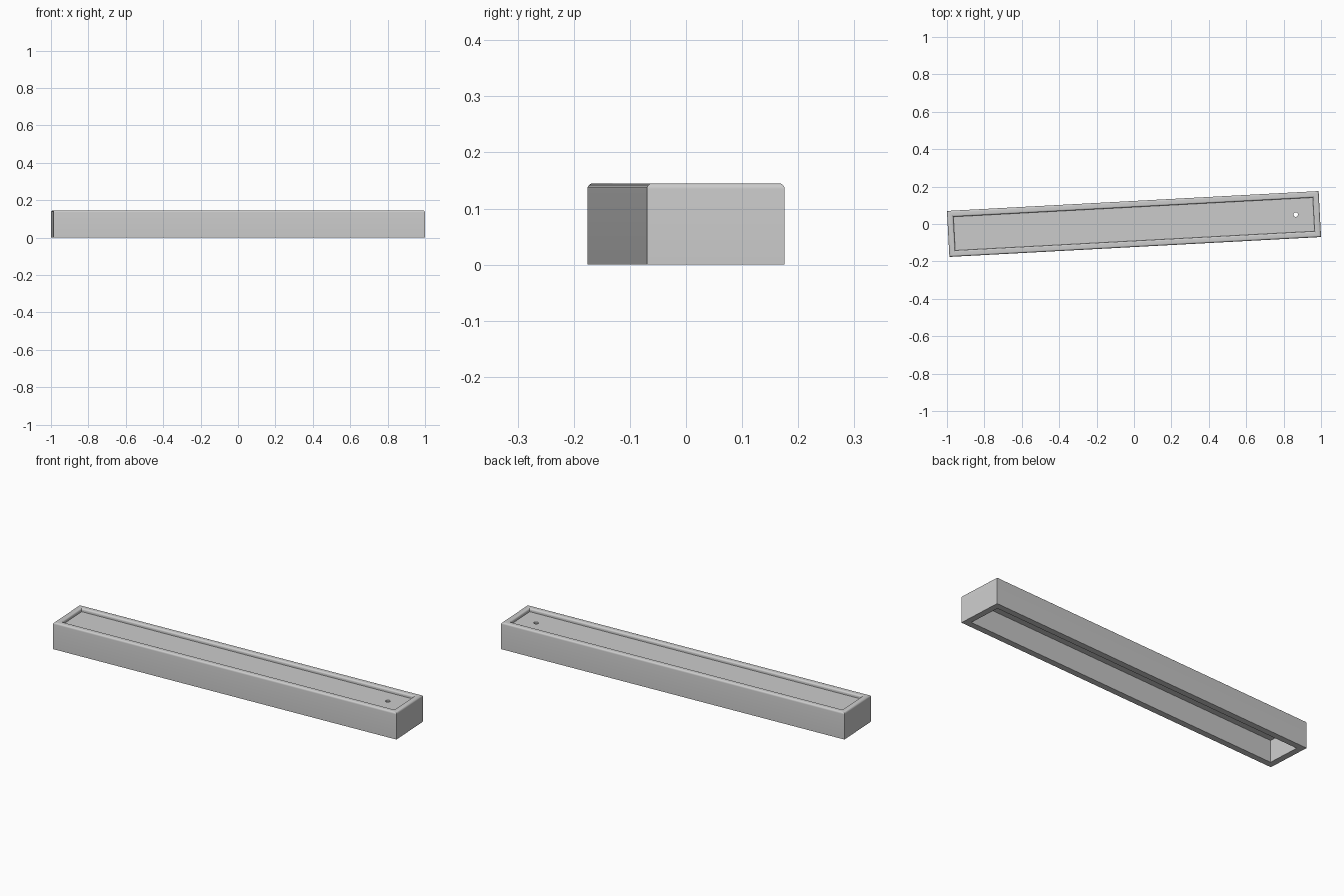
import bpy, bmesh, math

if "Cube" in bpy.data.objects:
    bpy.data.objects.remove(bpy.data.objects["Cube"])

L, W, H = 1.99, 0.246, 0.145     # outer length, width, height
RIM = 0.033                      # wall thickness
FLOOR, CEIL = 0.127, 0.118       # tray floor top and underside
R = 0.01                         # rim edge rounding
ANGLE = math.radians(3.06)


def arc(cx, cz, r, a0, a1, n=5):
    pts = []
    for i in range(n + 1):
        a = math.radians(a0 + (a1 - a0) * i / n)
        pts.append((cx + r * math.cos(a), cz + r * math.sin(a)))
    return pts


# Wall profile as (inset from outer face, z), from underside to tray floor
profile = [(RIM, CEIL), (RIM, 0), (0, 0)]
profile += arc(R, H - R, R, 180, 90)
profile += arc(RIM - R, H - R, R, 90, 0)
profile += [(RIM, FLOOR)]

# Hollow tray body swept around the rectangle
bm = bmesh.new()
rings = []
for d, z in profile:
    x, y = L / 2 - d, W / 2 - d
    rings.append([bm.verts.new(p) for p in
                  ((-x, -y, z), (x, -y, z), (x, y, z), (-x, y, z))])
for a, b in zip(rings, rings[1:]):
    for i in range(4):
        j = (i + 1) % 4
        bm.faces.new((a[i], a[j], b[j], b[i]))
bm.faces.new(rings[0])
bm.faces.new(rings[-1])
bmesh.ops.recalc_face_normals(bm, faces=bm.faces)
mesh = bpy.data.meshes.new("tray_body")
bm.to_mesh(mesh)
bm.free()
body = bpy.data.objects.new("tray_body", mesh)
bpy.context.collection.objects.link(body)
body.rotation_euler.z = ANGLE

# Drain hole through the tray floor
bpy.ops.mesh.primitive_cylinder_add(
    vertices=24, radius=0.012, depth=0.08,
    location=(0.866 * math.cos(ANGLE), 0.866 * math.sin(ANGLE) + 0.004, FLOOR))
cutter = bpy.context.object
cutter.name = "drain_hole_cutter"
cutter.hide_render = True
cutter.hide_set(True)
mod = body.modifiers.new("drain_hole", 'BOOLEAN')
mod.operation = 'DIFFERENCE'
mod.solver = 'EXACT'
mod.object = cutter
bpy.context.view_layer.objects.active = body
body.select_set(True)
bpy.ops.object.modifier_apply(modifier=mod.name)
bpy.data.objects.remove(cutter, do_unlink=True)
bpy.ops.object.shade_smooth_by_angle(angle=math.radians(30))
